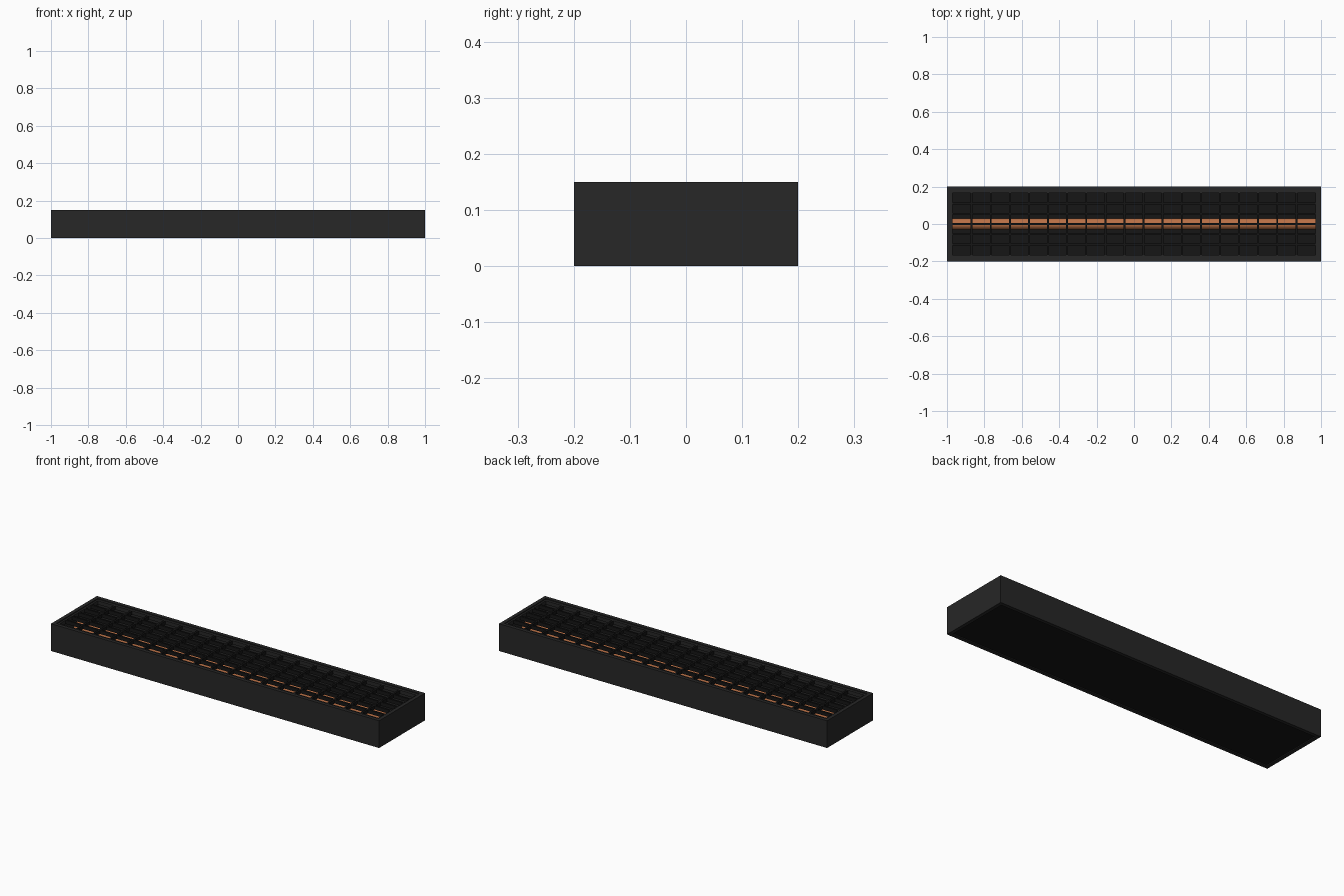
import bpy, math

if "Cube" in bpy.data.objects:
    bpy.data.objects.remove(bpy.data.objects["Cube"])

def material(name, c):
    m = bpy.data.materials.new(name)
    m.diffuse_color = (*c, 1)
    m.use_nodes = True
    m.node_tree.nodes["Principled BSDF"].inputs["Base Color"].default_value = m.diffuse_color
    return m

casing_mat = material("casing_grey", (0.02, 0.02, 0.02))
dark_mat = material("dark_metal", (0.008, 0.008, 0.008))
copper_mat = material("copper", (0.48, 0.16, 0.06))

def box(name, x0, x1, y0, y1, z0, z1, mat):
    bpy.ops.mesh.primitive_cube_add(size=1, location=((x0+x1)/2, (y0+y1)/2, (z0+z1)/2))
    o = bpy.context.object
    o.name = name
    o.scale = (x1-x0, y1-y0, z1-z0)
    bpy.ops.object.transform_apply(location=False, rotation=False, scale=True)
    o.data.materials.append(mat)
    return o

W, D, H, T = 1.0, 0.2, 0.15, 0.02

# Casing walls
for s, n in ((-1, "front"), (1, "back")):
    y = sorted((s*D, s*(D-T)))
    box(n + "_wall", -W, W, *y, 0, H, casing_mat)
for s, n in ((-1, "left"), (1, "right")):
    x = sorted((s*W, s*(W-T)))
    box(n + "_wall", *x, -D+T, D-T, 0, H, casing_mat)

# Recessed floor
box("floor_panel", -W+T, W-T, -D+T, D-T, 0.005, 0.02, dark_mat)

# Grille border
GX, GY, Z0, Z1 = 0.97, 0.165, 0.125, 0.145
for s, n in ((-1, "front"), (1, "back")):
    y = sorted((s*(D-T), s*GY))
    box("grille_border_" + n, -W+T, W-T, *y, Z0, Z1, casing_mat)
for s, n in ((-1, "left"), (1, "right")):
    x = sorted((s*(W-T), s*GX))
    box("grille_border_" + n, *x, -GY, GY, Z0, Z1, casing_mat)

# Grille bars, lengthwise and crosswise
for i in range(1, 6):
    y = -GY + i*GY/3
    box(f"long_bar_{i}", -GX, GX, y-0.005, y+0.005, Z0, Z1, dark_mat)
for i in range(1, 19):
    x = -GX + i*2*GX/19
    box(f"cross_bar_{i}", x-0.005, x+0.005, -GY, GY, Z0, Z1, dark_mat)

# Copper heating pipe
bpy.ops.mesh.primitive_cylinder_add(vertices=32, radius=0.03, depth=2*(W-T),
                                    location=(0, 0, 0.06), rotation=(0, math.pi/2, 0))
pipe = bpy.context.object
pipe.name = "copper_pipe"
pipe.data.materials.append(copper_mat)
bpy.ops.object.shade_smooth_by_angle()
